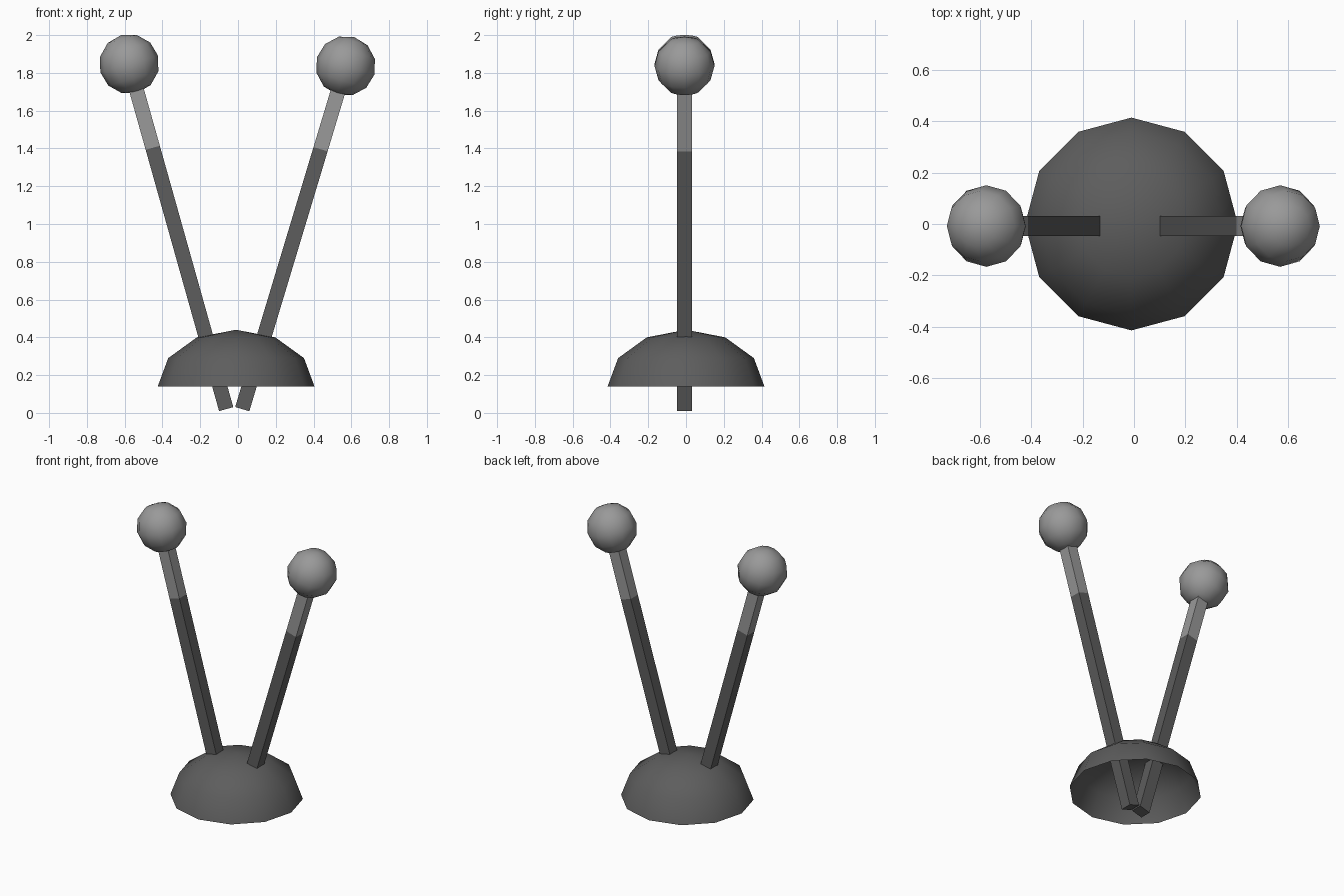
import bpy, bmesh, math
from mathutils import Matrix, Vector

if "Cube" in bpy.data.objects:
    bpy.data.objects.remove(bpy.data.objects["Cube"])


def material(name, grey):
    m = bpy.data.materials.new(name)
    m.diffuse_color = (grey, grey, grey, 1)
    m.use_nodes = True
    m.node_tree.nodes["Principled BSDF"].inputs["Base Color"].default_value = m.diffuse_color
    return m


dark = material("dark_grey", 0.11)
light = material("light_grey", 0.32)


def finish(name, bm, mats, smooth=False):
    mesh = bpy.data.meshes.new(name)
    for f in bm.faces:
        f.smooth = smooth
    bm.to_mesh(mesh)
    bm.free()
    for m in mats:
        mesh.materials.append(m)
    obj = bpy.data.objects.new(name, mesh)
    bpy.context.collection.objects.link(obj)
    return obj


# Base dome: open, flattened half of a low-poly sphere
bm = bmesh.new()
bmesh.ops.create_uvsphere(bm, u_segments=12, v_segments=6, radius=1)
bmesh.ops.delete(bm, geom=[v for v in bm.verts if v.co.z < -0.1], context='VERTS')
bmesh.ops.transform(bm, verts=bm.verts,
                    matrix=Matrix.Translation((-0.01, 0, 0.14)) @ Matrix.Diagonal((0.415, 0.415, 0.3, 1)))
finish("base_dome", bm, [dark], True)


def antenna(side, foot, ball):
    foot, ball = Vector(foot), Vector(ball)
    axis = ball - foot
    tilt = Matrix.Rotation(math.atan2(axis.x, axis.z), 4, 'Y')
    length = axis.length - 0.13
    split = 1.437

    # Square rod, cut where the light tip begins
    bm = bmesh.new()
    bmesh.ops.create_cube(bm, size=1, matrix=Matrix.Translation((0, 0, length / 2))
                          @ Matrix.Diagonal((0.078, 0.078, length, 1)))
    bmesh.ops.bisect_plane(bm, geom=bm.verts[:] + bm.edges[:] + bm.faces[:],
                           plane_co=(0, 0, split), plane_no=(0, 0, 1))
    for f in bm.faces:
        f.material_index = int(f.calc_center_median().z > split)
    bmesh.ops.transform(bm, verts=bm.verts, matrix=Matrix.Translation(foot) @ tilt)
    finish(side + "_antenna_rod", bm, [dark, light])

    # Ball tip, tilted with the rod
    bm = bmesh.new()
    bmesh.ops.create_uvsphere(bm, u_segments=12, v_segments=6, radius=0.159,
                              matrix=Matrix.Translation(ball) @ tilt)
    finish(side + "_antenna_ball", bm, [light], True)


antenna("left", (-0.0625, -0.008, 0.02), (-0.576, -0.008, 1.847))
antenna("right", (0.0225, -0.008, 0.02), (0.57, -0.008, 1.837))
